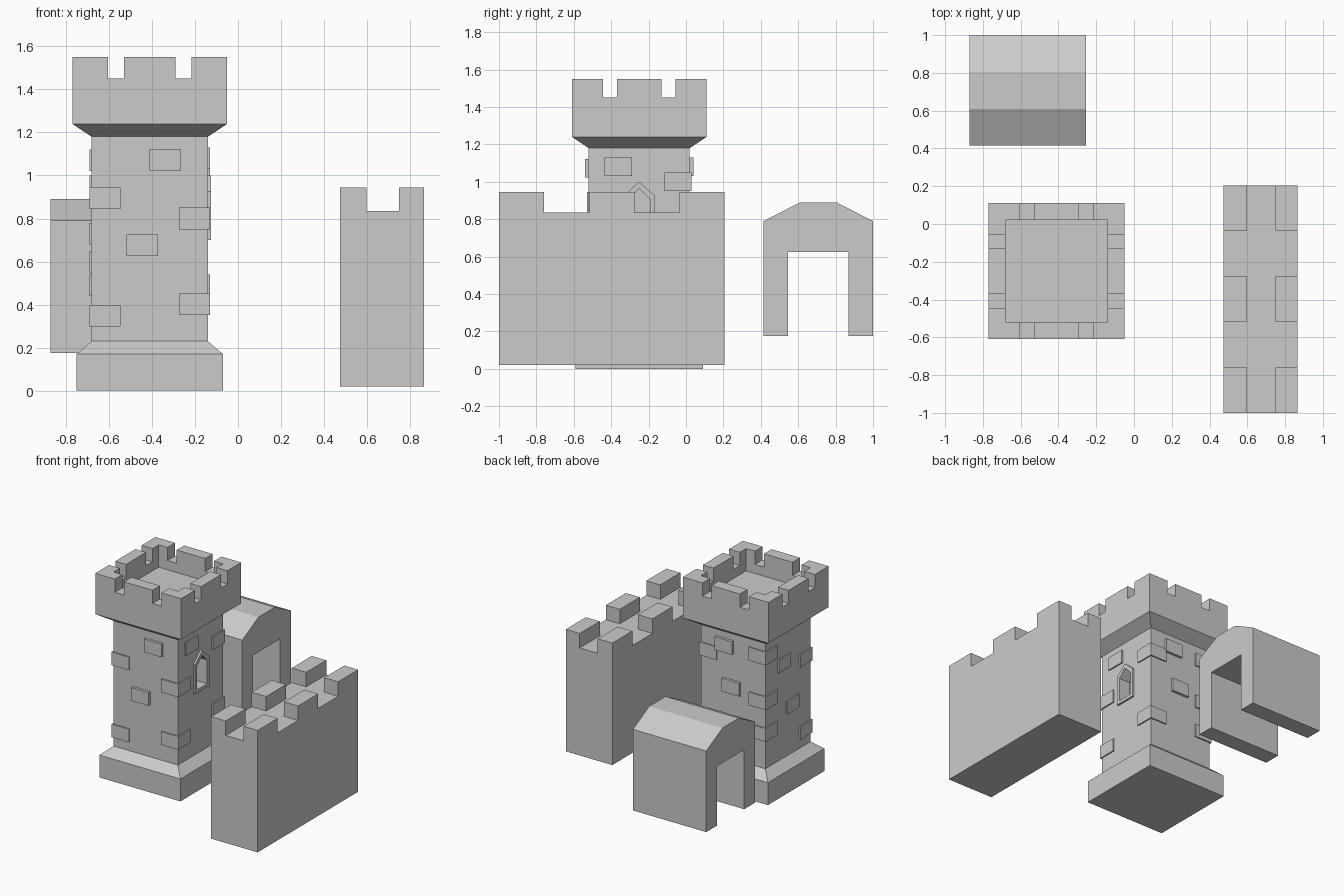
import bpy, bmesh

if "Cube" in bpy.data.objects:
    bpy.data.objects.remove(bpy.data.objects["Cube"])

TX, TY = -0.41, -0.25   # tower axis


def make(name, bm):
    bmesh.ops.recalc_face_normals(bm, faces=bm.faces)
    me = bpy.data.meshes.new(name)
    bm.to_mesh(me)
    bm.free()
    ob = bpy.data.objects.new(name, me)
    bpy.context.collection.objects.link(ob)
    return ob


def box(name, x, y, z):
    bm = bmesh.new()
    bmesh.ops.create_cube(bm, size=1)
    for v in bm.verts:
        for i, (a, b) in enumerate((x, y, z)):
            v.co[i] = b if v.co[i] > 0 else a
    return make(name, bm)


def prism(name, profile, x0, x1):
    """Extrude a (y, z) outline along x."""
    bm = bmesh.new()
    f = bm.faces.new([bm.verts.new((x0, y, z)) for y, z in profile])
    ext = bmesh.ops.extrude_face_region(bm, geom=[f])
    for v in ext["geom"]:
        if isinstance(v, bmesh.types.BMVert):
            v.co.x = x1
    return make(name, bm)


def cut(ob, cutter):
    cutter.hide_render = True
    m = ob.modifiers.new("cut", "BOOLEAN")
    m.operation = "DIFFERENCE"
    m.solver = "EXACT"
    m.object = cutter
    bpy.context.view_layer.objects.active = ob
    bpy.ops.object.modifier_apply(modifier=m.name)
    bpy.data.objects.remove(cutter)


# Tower body: square rings (half width, z) from plinth to parapet floor
bm = bmesh.new()
rings = []
for h, z in ((.34, 0), (.34, .17), (.27, .23), (.27, 1.18), (.36, 1.24),
             (.36, 1.55), (.27, 1.55), (.27, 1.38)):
    rings.append([bm.verts.new((TX + sx * h, TY + sy * h, z))
                  for sx, sy in ((-1, -1), (1, -1), (1, 1), (-1, 1))])
for a, b in zip(rings, rings[1:]):
    for i in range(4):
        j = (i + 1) % 4
        bm.faces.new((a[i], a[j], b[j], b[i]))
bm.faces.new(rings[0])
bm.faces.new(rings[-1])
tower = make("tower", bm)

# Crenel notches on all four parapet sides
for s in (-1, 1):
    a, b = sorted((s * .12, s * .195))
    cut(tower, box("notch", (TX + a, TX + b), (TY - .5, TY + .5), (1.45, 1.7)))
    cut(tower, box("notch", (TX - .5, TX + .5), (TY + a, TY + b), (1.45, 1.7)))


# Pointed window with raised frame on the right face
def arch(w, z0, z1, z2):
    return [(TY - w, z0), (TY + w, z0), (TY + w, z1), (TY, z2), (TY - w, z1)]


inner = arch(.06, .725, .905, .963)
cut(tower, prism("opening", inner, -.22, 0))
frame = prism("window_frame", arch(.085, .70, .925, 1.0), -.145, -.125)
cut(frame, prism("opening", inner, -.3, 0))

# Corner bricks, wrapping two faces
for sx, sy, heights in ((-1, -1, (.895, .348)), (1, -1, (.80, .402)),
                        (1, 1, (1.0, .49)), (-1, 1, (1.07, .73, .49))):
    for z in heights:
        x, y = TX + sx * .2075, TY + sy * .2075
        box("corner_brick", (x - .0725, x + .0725), (y - .0725, y + .0725),
            (z - .05, z + .05))

# Flat bricks: front and back (x, z), then right and left (y, z)
for y, spots in ((-.52, ((-.3375, 1.072), (-.445, .675))),
                 (.02, ((-.34, 1.08), (-.40, .78)))):
    for x, z in spots:
        box("face_brick", (x - .073, x + .073), (y - .02, y + .02), (z - .05, z + .05))
for x, spots in ((-.14, ((-.3625, 1.08),)), (-.68, ((-.2, .95), (-.3, .6)))):
    for y, z in spots:
        box("side_brick", (x - .01, x + .01), (y - .073, y + .073), (z - .05, z + .05))

# Battlemented wall section
wall = box("wall", (.475, .865), (-1, .205), (.02, .945))
cut(wall, box("walkway", (.597, .748), (-1.2, .4), (.835, 1.1)))
for y0, y1 in ((-.76, -.515), (-.275, -.035)):
    cut(wall, box("crenel", (.4, 1), (y0, y1), (.835, 1.1)))

# Gatehouse with faceted roof and a passage through it
prism("gatehouse", [(.415, .175), (.415, .79), (.61, .89), (.805, .89), (1, .79),
                    (1, .175), (.87, .175), (.87, .625), (.545, .625), (.545, .175)],
      -.87, -.255)
